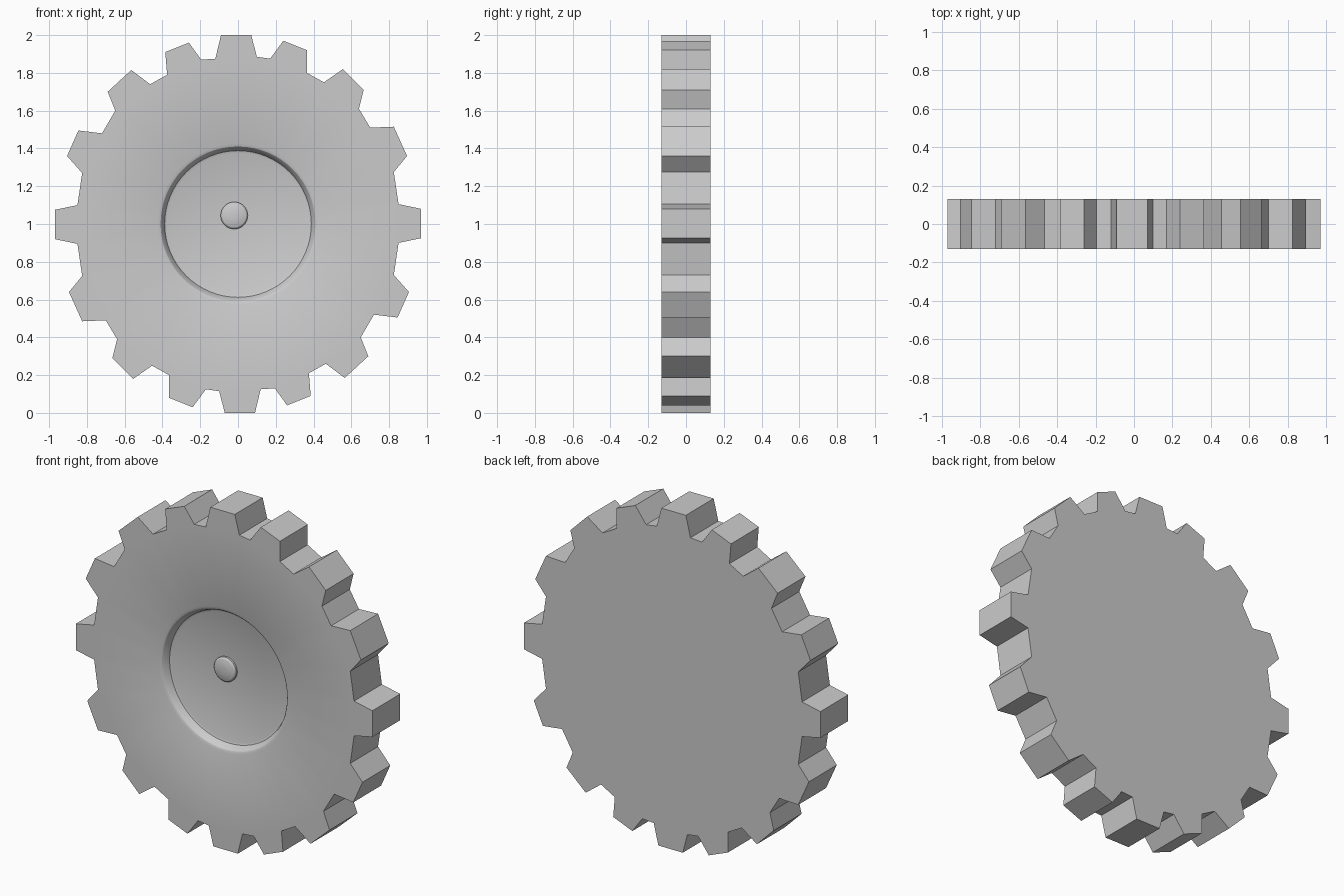
import bpy, bmesh, math

if "Cube" in bpy.data.objects:
    bpy.data.objects.remove(bpy.data.objects["Cube"])

CZ, HALF = 1.0, 0.13

grey = bpy.data.materials.new("plain grey")
grey.diffuse_color = (0.6, 0.6, 0.6, 1)
grey.use_nodes = True
grey.node_tree.nodes["Principled BSDF"].inputs["Base Color"].default_value = grey.diffuse_color

# Eight teeth on the right half: base, tip, tip, base (x, z from hub centre)
half = [(-.12, .875), (-.09, 1.0), (.07, 1.0), (.10, .885),
        (.17, .875), (.24, .97), (.365, .92), (.365, .80),
        (.455, .75), (.555, .82), (.665, .71), (.64, .61),
        (.70, .51), (.825, .515), (.895, .36), (.825, .275),
        (.85, .105), (.97, .08), (.97, -.075), (.85, -.10),
        (.825, -.27), (.905, -.36), (.845, -.495), (.72, -.48),
        (.65, -.60), (.69, -.70), (.565, -.815), (.465, -.74),
        (.375, -.79), (.385, -.91), (.26, -.96), (.195, -.87)]
outline = half + [(-x, -z) for x, z in half]


def finish(name, bm):
    bmesh.ops.recalc_face_normals(bm, faces=bm.faces)
    me = bpy.data.meshes.new(name)
    bm.to_mesh(me)
    bm.free()
    ob = bpy.data.objects.new(name, me)
    bpy.context.collection.objects.link(ob)
    me.materials.append(grey)
    bpy.ops.object.select_all(action='DESELECT')
    ob.select_set(True)
    bpy.context.view_layer.objects.active = ob
    bpy.ops.object.shade_smooth_by_angle(angle=math.radians(25))
    return ob


def loop(bm, pts, y):
    return [bm.verts.new((x, y, CZ + z)) for x, z in pts]


def circle(r, n=64, cx=0, cz=0):
    return [(cx + r * math.cos(2 * math.pi * i / n), cz + r * math.sin(2 * math.pi * i / n))
            for i in range(n)]


def skin(bm, a, b):
    n = len(a)
    for i in range(n):
        j = (i + 1) % n
        bm.faces.new((a[i], a[j], b[j], b[i]))


# Gear body: toothed outline, flat back, front with a dished round recess
bm = bmesh.new()
front = loop(bm, outline, -HALF)
back = loop(bm, outline, HALF)
skin(bm, front, back)
bm.faces.new(back)
rings = [loop(bm, circle(r), -HALF + d)
         for r, d in ((.425, 0), (.41, .006), (.40, .018), (.388, .045), (.375, .05))]
for a, b in zip(rings, rings[1:]):
    skin(bm, a, b)
bm.faces.new(rings[-1])
open_edges = [e for e in bm.edges if len(e.link_faces) == 1]
bmesh.ops.triangle_fill(bm, use_beauty=True, edges=open_edges, normal=(0, -1, 0))
finish("gear_body", bm)

# Small rounded button in the recess, slightly above the centre
bm = bmesh.new()
floor = -HALF + .05
rings = [loop(bm, circle(r, 32, -.02, .045), floor - h)
         for r, h in ((.072, -.02), (.072, .012), (.064, .02), (.045, .026), (.02, .029))]
for a, b in zip(rings, rings[1:]):
    skin(bm, a, b)
bm.faces.new(rings[0])
bm.faces.new(rings[-1])
finish("centre_button", bm)
